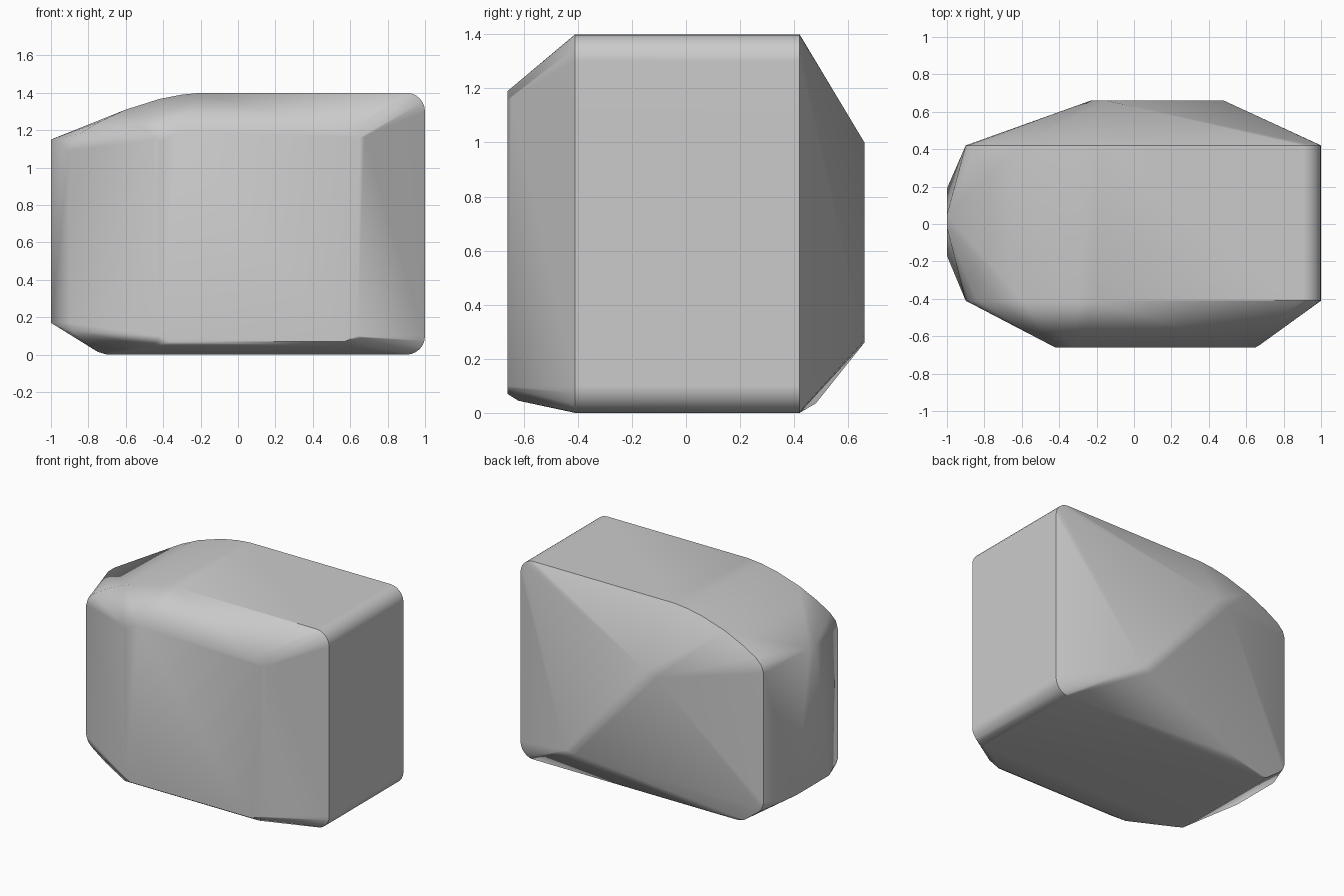
import bpy, bmesh
from math import sin, cos, radians

if "Cube" in bpy.data.objects:
    bpy.data.objects.remove(bpy.data.objects["Cube"])


def arc(cx, cz, rx, rz, start, end, steps=6):
    """Points on an elliptical arc in the x-z plane."""
    angles = [radians(start + (end - start) * i / steps) for i in range(steps + 1)]
    return [(cx + rx * cos(a), cz + rz * sin(a)) for a in angles]


# Main slab outline: rounded corners and one long sloping shoulder
outline = arc(0.9, 0.1, 0.1, 0.1, -90, 0) + arc(0.9, 1.3, 0.1, 0.1, 0, 90)
outline += [(-0.2, 1.4), (-0.3, 1.39), (-0.42, 1.367), (-0.6, 1.31),
            (-0.74, 1.245), (-0.84, 1.185), (-0.885, 1.14), (-0.9, 1.09)]
outline += [(-0.9, 0.17), (-0.885, 0.125), (-0.85, 0.09), (-0.75, 0.015), (-0.7, 0)]
points = [(x, y, z) for y in (-0.41, 0.42) for x, z in outline]

# Front panel with clipped corners
panel = [(-0.32, 1.19), (0.57, 1.19), (0.65, 1.16), (0.64, 0.1),
         (0.57, 0.07), (-0.36, 0.07), (-0.42, 0.1), (-0.42, 1.14)]
points += [(x, -0.66, z) for x, z in panel]
points += [(0.675, -0.645, 1.165), (0.66, -0.645, 0.09),
           (-0.45, -0.645, 1.15), (-0.45, -0.62, 0.045), (0.6, -0.62, 0.045)]

# Tapered end cap
points += [(-1, y, 1.15) for y in (-0.02, 0.05)]
points += [(-1, y, 0.17) for y in (-0.17, 0.19)]

# Slanting back ridge and its lower corner
points += [(-0.23, 0.66, 0.97), (-0.15, 0.66, 1.0),
           (0.48, 0.66, 0.27), (0.4, 0.66, 0.26), (-0.37, 0.48, 0.035)]

# Wrap one faceted shell around all the sections
bm = bmesh.new()
for p in points:
    bm.verts.new(p)
bmesh.ops.convex_hull(bm, input=bm.verts[:])
bmesh.ops.delete(bm, geom=[v for v in bm.verts if not v.link_faces], context='VERTS')
bmesh.ops.dissolve_limit(bm, angle_limit=radians(0.5), verts=bm.verts[:], edges=bm.edges[:])
bmesh.ops.recalc_face_normals(bm, faces=bm.faces[:])
mesh = bpy.data.meshes.new("faceted_block")
bm.to_mesh(mesh)
bm.free()

block = bpy.data.objects.new("faceted_block", mesh)
bpy.context.collection.objects.link(block)

# Plain grey material
grey = bpy.data.materials.new("light_grey")
grey.use_nodes = True
colour = (0.6, 0.6, 0.6, 1)
grey.diffuse_color = colour
grey.node_tree.nodes["Principled BSDF"].inputs["Base Color"].default_value = colour
mesh.materials.append(grey)

# Soft rounded corners, crisp rims, flat large faces
bpy.ops.object.select_all(action='DESELECT')
block.select_set(True)
bpy.context.view_layer.objects.active = block
bpy.ops.object.shade_smooth_by_angle(angle=radians(40))
weighted = block.modifiers.new("weighted_normals", 'WEIGHTED_NORMAL')
weighted.keep_sharp = True
